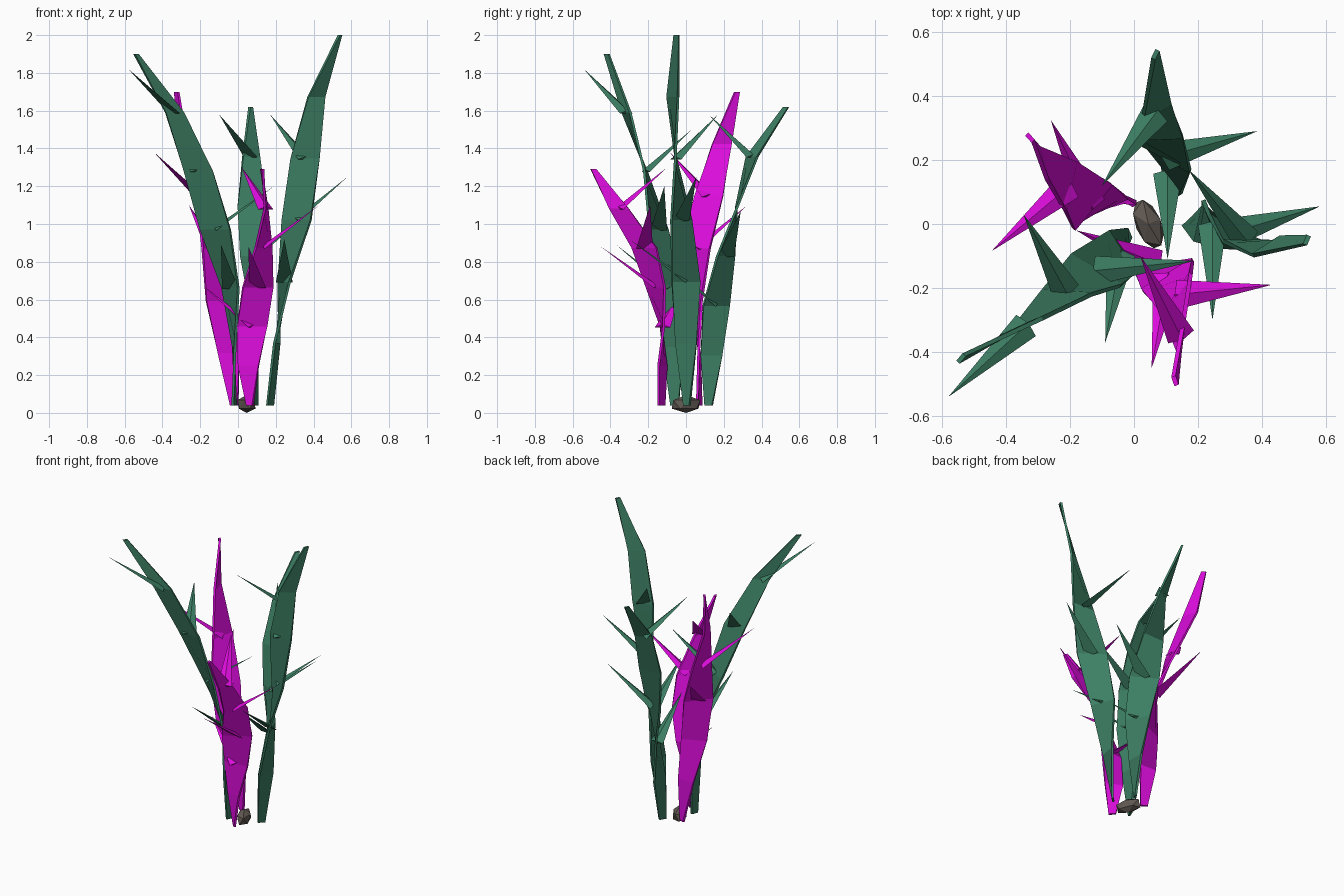
import bpy, bmesh
from math import cos, sin, radians
from mathutils import Vector, Matrix

if "Cube" in bpy.data.objects:
    bpy.data.objects.remove(bpy.data.objects["Cube"])


def material(name, rgb):
    m = bpy.data.materials.new(name)
    m.diffuse_color = (*rgb, 1)
    m.use_nodes = True
    m.node_tree.nodes["Principled BSDF"].inputs["Base Color"].default_value = m.diffuse_color
    return m


GREEN = material("leaf green", (0.046, 0.21, 0.126))
MAGENTA = material("magenta", (0.73, 0.004, 0.73))
STONE = material("dark stone", (0.12, 0.10, 0.085))


def finish(bm, name, mat):
    bmesh.ops.recalc_face_normals(bm, faces=bm.faces)
    me = bpy.data.meshes.new(name)
    bm.to_mesh(me)
    bm.free()
    me.materials.append(mat)
    ob = bpy.data.objects.new(name, me)
    bpy.context.collection.objects.link(ob)
    return ob


WIDTHS = (0.045, 0.115, 0.16, 0.185, 0.155, 0.105, 0.03)
BOTTOM, THICK = 0.04, 0.014


def ring_points(path, top):
    return [Vector((x, y, BOTTOM + (top - BOTTOM) * k / 6)) for k, (x, y) in enumerate(path)]


def blade(name, mat, path, top, start, step):
    """Thin twisted leaf: seven flat rings, evenly spaced in height."""
    bm = bmesh.new()
    rings = []
    for k, c in enumerate(ring_points(path, top)):
        a = radians(start + step * k)
        u = Vector((cos(a), sin(a), 0)) * WIDTHS[k] / 2
        n = Vector((-sin(a), cos(a), 0)) * THICK / 2
        rings.append([bm.verts.new(c + p) for p in (u + n, n - u, -u - n, u - n)])
    for lo, hi in zip(rings, rings[1:]):
        for i in range(4):
            j = (i + 1) % 4
            bm.faces.new((lo[i], lo[j], hi[j], hi[i]))
    bm.faces.new(rings[0])
    bm.faces.new(rings[-1])
    finish(bm, name, mat)


def thorn(name, mat, base, tip):
    """Flat three-sided spike, wide across and thin in height."""
    d = (tip - base).normalized()
    side = d.cross(Vector((0, 0, 1))).normalized()
    up = side.cross(d)
    bm = bmesh.new()
    root = [bm.verts.new(base + p) for p in (side * 0.045 - up * 0.005,
                                             -side * 0.045 - up * 0.005, up * 0.014)]
    end = bm.verts.new(tip)
    bm.faces.new(root)
    for i in range(3):
        bm.faces.new((root[i], root[(i + 1) % 3], end))
    finish(bm, name, mat)


# name, colour, ring centres, top height, start angle, twist per ring, thorns {ring: tip}
LEAVES = [
    ("right_leaf", GREEN,
     [(.17, .005), (.205, 0), (.245, 0), (.31, -.025), (.355, -.055), (.415, -.07), (.54, -.05)],
     2.0, 43, 34,
     {2: (.245, -.30, .92), 3: (.58, .055, 1.25), 4: (.17, .17, 1.58)}),
    ("left_leaf", GREEN,
     [(-.02, -.06), (-.02, -.07), (-.04, -.09), (-.12, -.145), (-.21, -.215), (-.335, -.315), (-.54, -.42)],
     1.9, -112, 27,
     {2: (-.09, -.37, .89), 3: (.19, -.115, 1.20), 4: (-.345, .03, 1.5), 5: (-.58, -.54, 1.82)}),
    ("back_leaf", GREEN,
     [(.09, .12), (.10, .135), (.105, .16), (.095, .21), (.075, .27), (.07, .35), (.067, .53)],
     1.62, -122, 31,
     {2: (.105, -.11, .80), 3: (.385, .29, 1.07), 5: (-.10, .12, 1.58)}),
    ("back_left_magenta_leaf", MAGENTA,
     [(-.02, .07), (-.05, .07), (-.095, .05), (-.13, .055), (-.20, .12), (-.285, .19), (-.325, .27)],
     1.70, -30, 27,
     {3: (-.26, .325, 1.10), 4: (-.445, -.085, 1.38)}),
    ("front_magenta_leaf", MAGENTA,
     [(.063, -.13), (.055, -.125), (.075, -.125), (.105, -.16), (.135, -.22), (.148, -.355), (.128, -.49)],
     1.29, -47, 26,
     {2: (-.18, -.02, .67), 3: (.055, -.45, .88), 4: (.43, -.19, 1.10), 5: (.02, -.10, 1.30)}),
]

for name, mat, path, top, start, step, thorns in LEAVES:
    blade(name, mat, path, top, start, step)
    centres = ring_points(path, top)
    for k, tip in thorns.items():
        thorn(f"{name}_thorn_{k}", mat, centres[k], Vector(tip))

# Small faceted stone at the root, flattened underneath
bm = bmesh.new()
bmesh.ops.create_icosphere(bm, subdivisions=1, radius=1)
M = (Matrix.Translation((.045, 0, .045)) @ Matrix.Rotation(radians(22), 4, 'Z')
     @ Matrix.Diagonal((.045, .09, .05, 1)))
bmesh.ops.transform(bm, matrix=M, verts=bm.verts)
for v in bm.verts:
    v.co.z = max(v.co.z, 0)
finish(bm, "root_stone", STONE)
